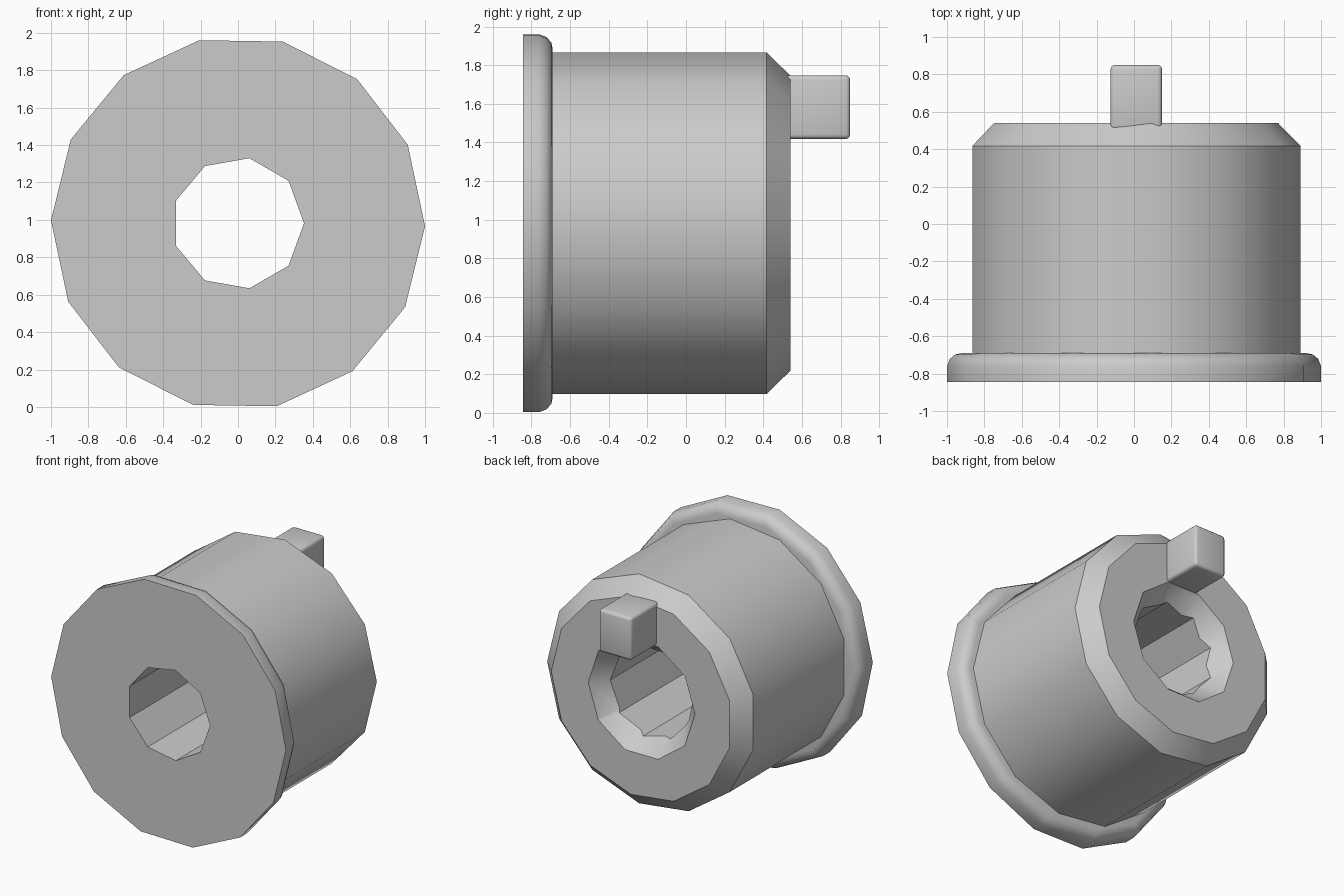
import bpy
import bmesh
from math import cos, sin, tau, radians
from mathutils import Matrix

AXIS_Z = 0.982

if "Cube" in bpy.data.objects:
    bpy.data.objects.remove(bpy.data.objects["Cube"], do_unlink=True)

grey = bpy.data.materials.new("plain grey")
grey.use_nodes = True
COLOUR = (0.6, 0.6, 0.6, 1)
grey.diffuse_color = COLOUR
grey.node_tree.nodes["Principled BSDF"].inputs["Base Color"].default_value = COLOUR


def add_object(name, bm):
    bmesh.ops.recalc_face_normals(bm, faces=bm.faces)
    mesh = bpy.data.meshes.new(name)
    bm.to_mesh(mesh)
    bm.free()
    mesh.materials.append(grey)
    obj = bpy.data.objects.new(name, mesh)
    bpy.context.collection.objects.link(obj)
    return obj


def turned(name, profile, sides, turn=0.0):
    """Solid of (radius, y) rings around the y axis, capped at both ends."""
    bm = bmesh.new()
    rings = []
    for r, y in profile:
        angles = [tau * i / sides + turn for i in range(sides)]
        rings.append([bm.verts.new((r * cos(a), y, AXIS_Z + r * sin(a))) for a in angles])
    for low, high in zip(rings, rings[1:]):
        for i in range(sides):
            j = (i + 1) % sides
            bm.faces.new((low[i], low[j], high[j], high[i]))
    bm.faces.new(rings[0])
    bm.faces.new(rings[-1])
    return add_object(name, bm)


def finish(obj, cutters=()):
    """Apply the cuts, then smooth with sharp edges kept."""
    bpy.ops.object.select_all(action="DESELECT")
    obj.select_set(True)
    bpy.context.view_layer.objects.active = obj
    for cutter in cutters:
        mod = obj.modifiers.new("cut", "BOOLEAN")
        mod.operation = "DIFFERENCE"
        mod.solver = "EXACT"
        mod.object = cutter
        bpy.ops.object.modifier_apply(modifier=mod.name)
    bpy.ops.object.shade_smooth_by_angle(angle=radians(30))


# Main parts
flange = turned("front_flange", [(1, -0.845), (1, -0.76), (0.985, -0.722),
                                 (0.955, -0.697), (0.92, -0.69)], 14, radians(-0.9))
body = turned("body", [(0.89, -0.69), (0.89, 0.418), (0.77, 0.54)], 13)

# Bore and the countersink at its back end
bore = turned("bore_cutter", [(0.353, -1), (0.353, 1)], 9)
countersink = turned("countersink_cutter", [(0.305, 0.36), (0.48, 0.57)], 10)
finish(flange, [bore])
finish(body, [bore, countersink])
for cutter in (bore, countersink):
    bpy.data.objects.remove(cutter, do_unlink=True)

# Drive peg on the back face
bm = bmesh.new()
bmesh.ops.create_cube(bm, size=1, matrix=Matrix.Translation((0.012, 0.675, 1.583))
                      @ Matrix.Diagonal((0.276, 0.35, 0.33, 1)))
bmesh.ops.bevel(bm, geom=bm.edges[:], offset=0.024, segments=3, profile=0.5, affect="EDGES")
finish(add_object("drive_peg", bm))
